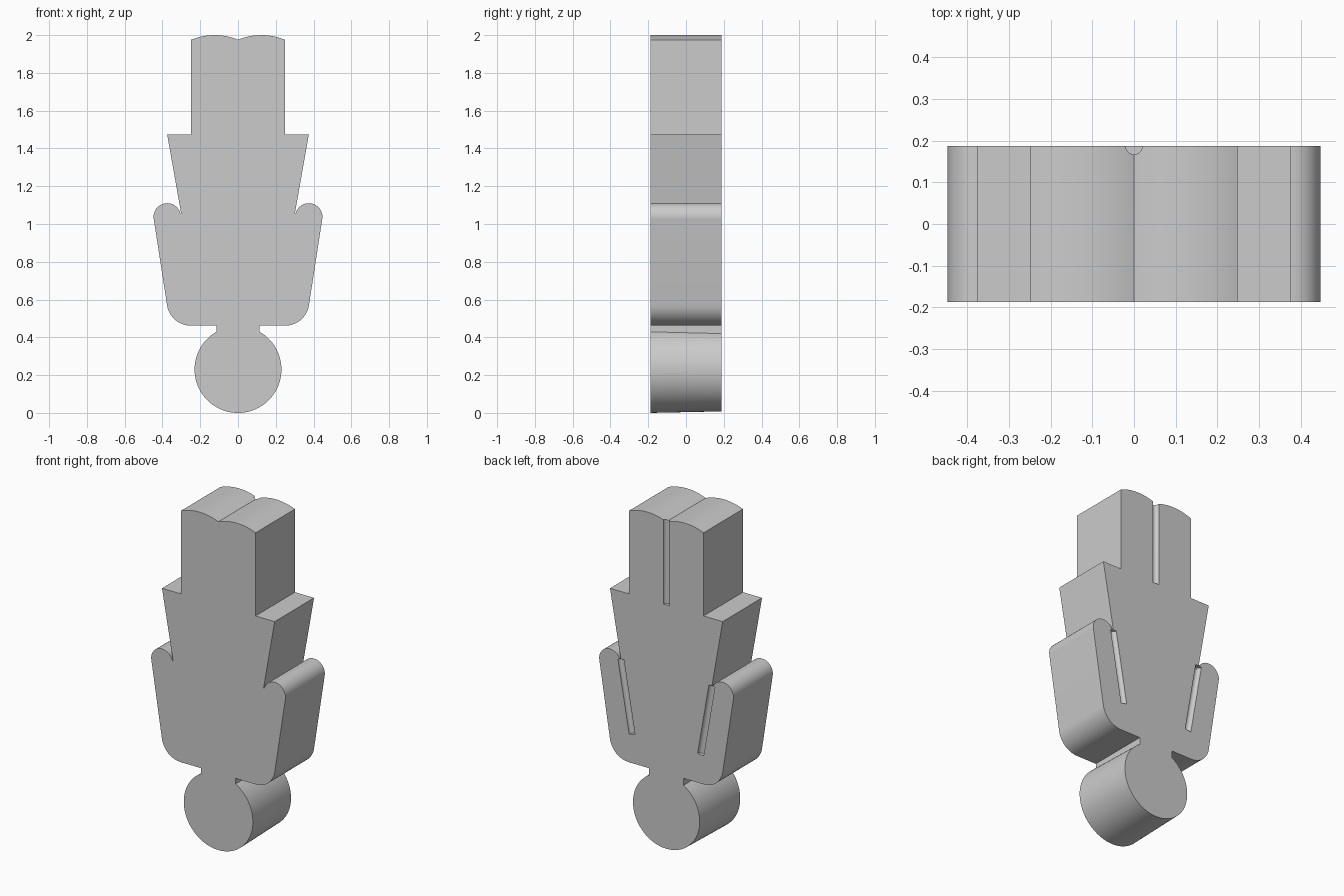
import bpy, bmesh, math
from mathutils import Vector, Matrix

cube = bpy.data.objects.get("Cube")
if cube:
    bpy.data.objects.remove(cube, do_unlink=True)

HALF = 0.187  # half the slab thickness

grey = bpy.data.materials.new("plain_grey")
grey.use_nodes = True
grey.diffuse_color = (0.6, 0.6, 0.6, 1)
grey.node_tree.nodes["Principled BSDF"].inputs["Base Color"].default_value = (0.6, 0.6, 0.6, 1)


def arc(cx, cz, r, start, end, steps):
    """Points on a circle in the x-z plane, angles in degrees."""
    angles = [math.radians(start + (end - start) * i / steps) for i in range(steps + 1)]
    return [(cx + r * math.cos(a), cz + r * math.sin(a)) for a in angles]


def finish(name, bm):
    bmesh.ops.recalc_face_normals(bm, faces=bm.faces)
    mesh = bpy.data.meshes.new(name)
    bm.to_mesh(mesh)
    bm.free()
    mesh.materials.append(grey)
    obj = bpy.data.objects.new(name, mesh)
    bpy.context.collection.objects.link(obj)
    return obj


def rod(name, start, end, r1, r2, sides):
    """Round bar or cone between two points."""
    start, end = Vector(start), Vector(end)
    axis = end - start
    turn = axis.to_track_quat('Z', 'Y').to_matrix().to_4x4()
    bm = bmesh.new()
    bmesh.ops.create_cone(bm, cap_ends=True, segments=sides, radius1=r1, radius2=r2,
                          depth=axis.length,
                          matrix=Matrix.Translation((start + end) / 2) @ turn)
    return finish(name, bm)


def combine(target, tool, operation):
    """Apply a boolean, then remove the helper."""
    mod = target.modifiers.new("combine", 'BOOLEAN')
    mod.object, mod.operation, mod.solver = tool, operation, 'EXACT'
    bpy.context.view_layer.objects.active = target
    bpy.ops.object.modifier_apply(modifier=mod.name)
    bpy.data.objects.remove(tool, do_unlink=True)


# Right half of the figure outline, from the neck up to the feet
neck = [(0.115, 0.40), (0.115, 0.462)]
hand = arc(0.25, 0.589, 0.127, -90, -10, 16)
shoulder = arc(0.375, 1.038, 0.072, -10, 165, 28)
trunk = [(0.301, 1.055), (0.375, 1.475), (0.248, 1.475)]
foot_angle = math.degrees(math.asin(0.124 / 0.325))
foot = arc(0.124, 1.675, 0.325, 90 - foot_angle, 90 + foot_angle, 16)
foot[-1] = (0, foot[-1][1])
half = neck + hand + shoulder + trunk + foot
outline = half + [(-x, z) for x, z in reversed(half[:-1])]

# Body slab
bm = bmesh.new()
face = bm.faces.new([bm.verts.new((x, -HALF, z)) for x, z in outline])
sides = bmesh.ops.extrude_face_region(bm, geom=[face])["geom"]
bmesh.ops.translate(bm, vec=(0, 2 * HALF, 0),
                    verts=[v for v in sides if isinstance(v, bmesh.types.BMVert)])
figure = finish("figure_body", bm)

# Round head, slightly tapered toward the back
head = rod("head", (0, -HALF, 0.23), (0, HALF, 0.23), 0.23, 0.222, 96)
combine(figure, head, 'UNION')

# Half-round grooves in the back: between the legs and inside each arm
grooves = [((0, HALF, 2.1), (0, HALF, 1.475))]
for side in (-1, 1):
    grooves.append(((side * 0.303, HALF, 1.068), (side * 0.228, HALF, 0.635)))
for top, bottom in grooves:
    combine(figure, rod("groove_cutter", top, bottom, 0.02, 0.02, 24), 'DIFFERENCE')

bpy.ops.object.select_all(action='DESELECT')
figure.select_set(True)
bpy.context.view_layer.objects.active = figure
bpy.ops.object.shade_smooth_by_angle(angle=math.radians(30))
